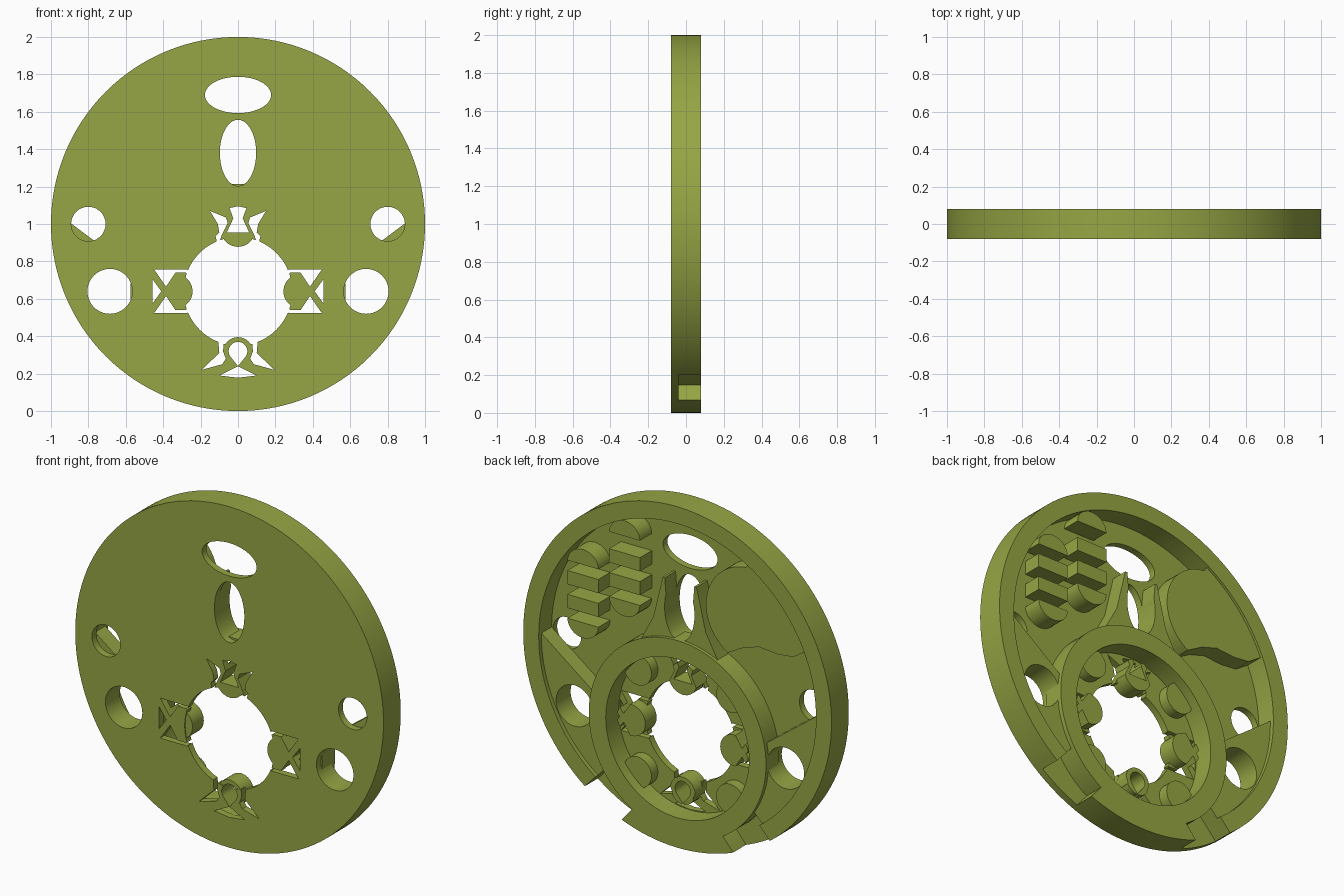
import bpy, bmesh, math

if "Cube" in bpy.data.objects:
    bpy.data.objects.remove(bpy.data.objects["Cube"])

olive = bpy.data.materials.new("olive green")
olive.diffuse_color = (0.305, 0.381, 0.058, 1)
olive.use_nodes = True
olive.node_tree.nodes["Principled BSDF"].inputs["Base Color"].default_value = olive.diffuse_color
HUB = 0.64          # height of the hub centre
FLOOR = -0.04       # back surface of the thin plate


def prism(name, pts, y0, y1):
    """Extrude an (x, z) outline along y."""
    bm = bmesh.new()
    face = bm.faces.new([bm.verts.new((x, y0, z)) for x, z in pts])
    ext = bmesh.ops.extrude_face_region(bm, geom=[face])
    for v in ext["geom"]:
        if isinstance(v, bmesh.types.BMVert):
            v.co.y = y1
    bmesh.ops.recalc_face_normals(bm, faces=bm.faces)
    me = bpy.data.meshes.new(name)
    bm.to_mesh(me)
    bm.free()
    me.materials.append(olive)
    ob = bpy.data.objects.new(name, me)
    bpy.context.collection.objects.link(ob)
    return ob


def oval(cx, cz, rx, rz=None, n=64, a0=0, a1=360):
    rz = rz or rx
    full = a1 - a0 == 360
    k = n if full else n + 1
    ang = [math.radians(a0 + (a1 - a0) * i / n) for i in range(k)]
    return [(cx + rx * math.cos(a), cz + rz * math.sin(a)) for a in ang]


def flip(pts):
    return [(-x, z) for x, z in pts]


cutters = []


def cutter(pts, y0=-0.3, y1=0.3):
    ob = prism("cutter", pts, y0, y1)
    ob.hide_render = True
    cutters.append(ob)
    return ob


def cut(ob, tools):
    bpy.context.view_layer.objects.active = ob
    for t in tools:
        m = ob.modifiers.new("cut", "BOOLEAN")
        m.operation = "DIFFERENCE"
        m.solver = "EXACT"
        m.object = t
        bpy.ops.object.modifier_apply(modifier=m.name)
    return ob


# Through holes
upper_oval = cutter(oval(0, 1.69, 0.177, 0.097))
tall_oval = cutter(oval(0, 1.38, 0.097, 0.177))
small_holes = [cutter(oval(s * 0.8, 1.0, 0.092)) for s in (1, -1)]
large_holes = [cutter(oval(s * 0.685, HUB, 0.12)) for s in (1, -1)]
bore = cutter(oval(0, HUB, 0.29, n=96))

# Spring clip slots around the bore
slots = []
top_horn = [(-0.15, 1.07), (-0.065, 1.035), (-0.055, 1.005), (-0.085, 0.945),
            (-0.098, 0.91), (-0.112, 0.90), (-0.12, 0.935), (-0.10, 0.955), (-0.108, 1.0)]
low_horn = [(-0.195, 0.22), (-0.085, 0.25), (-0.065, 0.28), (-0.08, 0.32),
            (-0.075, 0.37), (-0.105, 0.37), (-0.10, 0.31)]
side_wedge = [(0.45, 0.757), (0.27, 0.757), (0.26, 0.725), (0.28, 0.74),
              (0.335, 0.74), (0.385, 0.665), (0.44, 0.745)]
side_end = [(0.457, 0.705), (0.457, 0.575), (0.41, 0.64)]
for f in (lambda p: p, flip):
    slots += [cutter(f(top_horn)), cutter(f(low_horn)), cutter(f(side_end)),
              cutter(f(side_wedge)),
              cutter(f([(x, 2 * HUB - z) for x, z in side_wedge]))]
slots.append(cutter([(-0.045, 1.085), (0, 1.095), (0.045, 1.085), (0.025, 1.03),
                     (0.06, 0.955), (-0.06, 0.955), (-0.025, 1.03)]))
slots.append(cutter([(-0.10, 0.19), (0, 0.24), (0.10, 0.19), (0, 0.178)]))
slots.append(cutter(oval(0, 0.32, 0.05, n=24, a0=-40, a1=220) + [(0, 0.24)]))

# Rim notches at the lower left and lower right
notches = []
for s in (1, -1):
    n = [(0.36, 0.07), (0.6, 0.20), (0.70, 0.05), (0.42, -0.06)]
    inner = [(0.48, 0.33), (0.25, 0.20)]
    notches.append(cutter([(s * x, z) for x, z in n[:1] + inner[::-1] + n[1:]], FLOOR))

parts = []

# Thin front plate
plate = prism("front_plate", oval(0, 1, 1, n=128), -0.08, FLOOR)
parts.append(cut(plate, [upper_oval, tall_oval, bore] + small_holes + large_holes + slots))

# Outer rim
rim = prism("outer_rim", oval(0, 1, 1, n=128), FLOOR, 0.08)
parts.append(cut(rim, [cutter(oval(0, 1, 0.9, n=128))] + notches))

# Hub ring
hub_inner = cutter(oval(0, HUB, 0.465, n=96))
parts.append(cut(prism("hub_ring", oval(0, HUB, 0.575, n=96), FLOOR, 0.08), [hub_inner]))

# Thick lower floor around the hub
floor_pts = oval(0, 1, 0.91, n=64, a0=-181, a1=1) + [(0.54, 0.74), (-0.54, 0.74)]
parts.append(cut(prism("lower_floor", floor_pts, FLOOR, 0.055),
                 [cutter(oval(0, HUB, 0.52, n=96))] + large_holes + notches))

# Fork bracing the tall oval
fork_pts = [(-0.29, 1.08), (-0.17, 1.3), (-0.11, 1.55), (0.11, 1.55), (0.17, 1.3), (0.29, 1.08)]
fork_gap = cutter([(-0.085, 1.42), (-0.1, 1.6), (0.1, 1.6), (0.085, 1.42)])
parts.append(cut(prism("oval_fork", fork_pts, FLOOR, 0.06),
                 [tall_oval, fork_gap, cutter(oval(0, HUB, 0.52, n=96))]))

# Raised lobe joined to the rim
lobe_pts = oval(-0.46, 1.47, 0.285, n=40, a0=-125, a1=90)[::-1]
lobe_pts = oval(0, 1, 0.91, n=20, a0=157, a1=120)[::-1] + lobe_pts
lobe_pts = lobe_pts[::-1] + [(-0.82, 1.36)]
seen = oval(-0.46, 1.47, 0.285, n=36, a0=85, a1=-60)
lobe_pts = (oval(0, 1, 0.91, n=20, a0=156, a1=120) + seen
            + [(-0.42, 1.28), (-0.52, 1.31), (-0.64, 1.30), (-0.74, 1.31)])
parts.append(prism("raised_lobe", lobe_pts, FLOOR, 0.065))

# Two columns of grip blocks with rounded ends
for i, (cx, low) in enumerate(((0.62, 1.06), (0.35, 1.26))):
    w, gap = 0.1, 0.14
    top = low + 0.43 + 0.04 * i
    parts.append(prism(f"grip_low_{i}", oval(cx, low + 0.09, w, 0.09, 16, 180, 360), FLOOR, 0.07))
    parts.append(prism(f"grip_top_{i}", oval(cx, top, w, 0.09, 16, 0, 180), FLOOR, 0.07))
    for j in (1, 2):
        z = low + 0.05 + gap * j
        parts.append(prism(f"grip_block_{i}_{j}", [(cx - w, z - 0.04), (cx + w, z - 0.04),
                                                  (cx + w, z + 0.04), (cx - w, z + 0.04)], FLOOR, 0.07))

# Diagonal pegs inside the hub
for sx in (1, -1):
    for sz in (1, -1):
        parts.append(prism("diagonal_peg", oval(sx * 0.3, HUB + sz * 0.3, 0.09, n=32), FLOOR - 0.01, 0.02))

# Clip buttons at the bore edge
for x, z, r in ((0, 0.97, 0.092), (0.335, HUB, 0.092), (-0.335, HUB, 0.092), (0, 0.315, 0.08)):
    parts.append(cut(prism("clip_button", oval(x, z, r, n=40), -0.075, 0.03), slots))

for c in cutters:
    bpy.data.objects.remove(c)
bpy.ops.object.select_all(action="DESELECT")
for p in parts:
    p.select_set(True)
bpy.context.view_layer.objects.active = parts[0]
bpy.ops.object.shade_smooth_by_angle(angle=math.radians(30))
